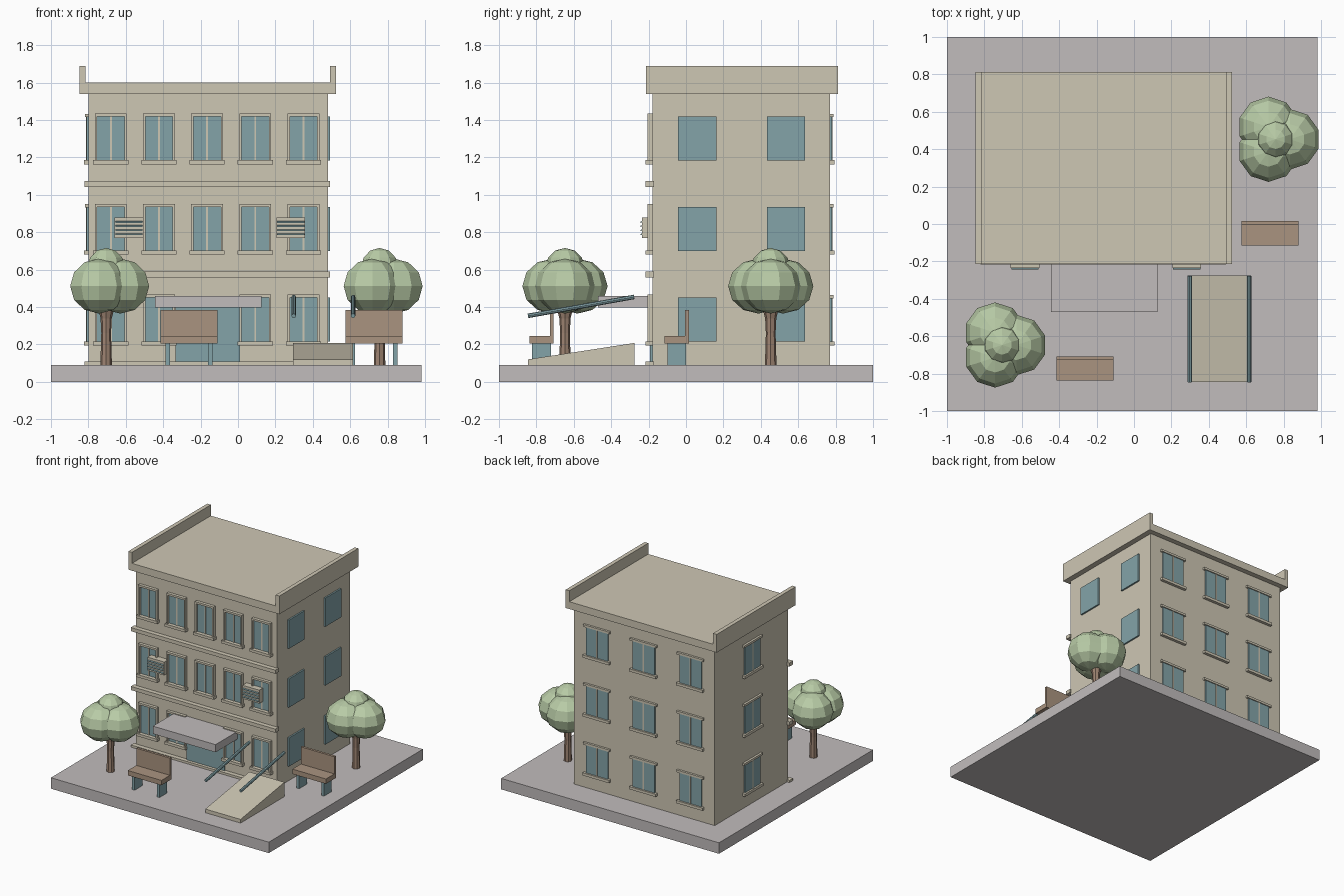
import bpy, bmesh, math
from mathutils import Matrix, Vector

if "Cube" in bpy.data.objects:
    bpy.data.objects.remove(bpy.data.objects["Cube"])


def material(name, rgb):
    m = bpy.data.materials.new(name)
    lin = [((c / 255 + 0.055) / 1.055) ** 2.4 for c in rgb]
    m.diffuse_color = (*lin, 1)
    m.use_nodes = True
    m.node_tree.nodes["Principled BSDF"].inputs["Base Color"].default_value = m.diffuse_color
    return m


CREAM = material("cream wall", (206, 199, 180))
GREY = material("paving grey", (193, 188, 188))
TEAL = material("teal glass", (132, 164, 169))
WOOD = material("bench wood", (170, 148, 128))
BARK = material("bark brown", (158, 132, 114))
LEAF = material("leaf green", (184, 203, 166))


def finish(name, bm, mat):
    bmesh.ops.recalc_face_normals(bm, faces=bm.faces)
    me = bpy.data.meshes.new(name)
    bm.to_mesh(me)
    bm.free()
    me.materials.append(mat)
    ob = bpy.data.objects.new(name, me)
    bpy.context.collection.objects.link(ob)
    return ob


def boxes(name, mat, extents):
    """One object made of boxes, each (x0, x1, y0, y1, z0, z1)."""
    bm = bmesh.new()
    for x0, x1, y0, y1, z0, z1 in extents:
        m = Matrix.Translation(((x0 + x1) / 2, (y0 + y1) / 2, (z0 + z1) / 2))
        m = m @ Matrix.Diagonal((x1 - x0, y1 - y0, z1 - z0, 1))
        bmesh.ops.create_cube(bm, size=1, matrix=m)
    return finish(name, bm, mat)


# Main masses
X0, X1, Y0, Y1 = -0.80, 0.48, -0.18, 0.77
boxes("base_slab", GREY, [(-1, 0.98, -1, 1, 0, 0.09)])
boxes("building_walls", CREAM, [(X0, X1, Y0, Y1, 0.09, 1.545)])
boxes("roof_slab", CREAM, [(-0.815, 0.492, -0.213, 0.812, 1.54, 1.60)])
boxes("roof_parapets", CREAM, [(-0.848, -0.815, -0.213, 0.812, 1.54, 1.69),
                               (0.492, 0.525, -0.213, 0.812, 1.54, 1.69)])

# Floor bands across the front
boxes("floor_bands", CREAM, [(-0.822, 0.492, -0.217, Y0 + 0.01, z - 0.015, z + 0.015)
                             for z in (0.093, 0.574, 1.058)])


def on_wall(side, u0, u1, depth, z0, z1):
    """Box standing out from a wall by depth, u running along the wall."""
    return {"front": (u0, u1, Y0 - depth, Y0 + 0.01, z0, z1),
            "back": (u0, u1, Y1 - 0.01, Y1 + depth, z0, z1),
            "left": (X0 - depth, X0 + 0.01, u0, u1, z0, z1),
            "right": (X1 - 0.01, X1 + depth, u0, u1, z0, z1)}[side]


ROWS = (0.215, 0.70, 1.183)  # bottom of the glass on each floor

# Front windows: framed, two panes, sill below
glass, trim = [], []
for row, z in enumerate(ROWS):
    for col in range(5):
        if row == 0 and col == 2:
            continue  # the entrance door is here
        u = -0.68 + 0.2575 * col
        glass.append(on_wall("front", u - 0.078, u + 0.078, 0.006, z, z + 0.24))
        for s in (-1, 1):
            trim.append(on_wall("front", u + s * 0.079 - 0.006, u + s * 0.079 + 0.006,
                                0.025, z, z + 0.252))
        trim += [on_wall("front", u - 0.085, u + 0.085, 0.025, z + 0.236, z + 0.252),
                 on_wall("front", u - 0.005, u + 0.005, 0.012, z, z + 0.24),
                 on_wall("front", u - 0.094, u + 0.094, 0.036, z - 0.02, z + 0.002)]
boxes("front_window_glass", TEAL, glass)
boxes("front_window_trim", CREAM, trim)

# Back and left windows: lintel, sill and mullion
for side, centres in (("back", (-0.585, -0.16, 0.265)), ("left", (0.29,))):
    glass, trim = [], []
    for z in ROWS:
        for u in centres:
            glass.append(on_wall(side, u - 0.1, u + 0.1, 0.01, z, z + 0.236))
            trim += [on_wall(side, u - 0.006, u + 0.006, 0.014, z, z + 0.236),
                     on_wall(side, u - 0.12, u + 0.12, 0.018, z + 0.232, z + 0.25),
                     on_wall(side, u - 0.12, u + 0.12, 0.024, z - 0.02, z + 0.002)]
    boxes(side + "_window_glass", TEAL, glass)
    boxes(side + "_window_trim", CREAM, trim)

# Plain panes on the right wall
boxes("right_window_glass", TEAL, [on_wall("right", u - 0.102, u + 0.102, 0.013, z, z + 0.235)
                                   for z in ROWS for u in (0.06, 0.535)])

# Entrance door and canopy
boxes("entrance_door", TEAL, [on_wall("front", -0.335, 0.01, 0.012, 0.09, 0.42)])
boxes("entrance_canopy", GREY, [(-0.445, 0.125, -0.47, Y0, 0.397, 0.46)])

# Air conditioners with slanted slats
for tag, x in (("left", -0.583), ("right", 0.282)):
    boxes(tag + "_air_conditioner", CREAM, [(x - 0.077, x + 0.077, -0.235, Y0, 0.77, 0.88)])
    bm = bmesh.new()
    for i in range(4):
        m = (Matrix.Translation((x, -0.236, 0.79 + 0.022 * i)) @ Matrix.Rotation(0.4, 4, "X")
             @ Matrix.Diagonal((0.145, 0.016, 0.006, 1)))
        bmesh.ops.create_cube(bm, size=1, matrix=m)
    finish(tag + "_air_conditioner_slats", bm, TEAL)

# Ramp: side profile extruded along x
bm = bmesh.new()
profile = [(-0.845, 0.09), (-0.275, 0.09), (-0.275, 0.208), (-0.845, 0.12)]
face = bm.faces.new([bm.verts.new((0.295, y, z)) for y, z in profile])
out = bmesh.ops.extrude_face_region(bm, geom=[face])
bmesh.ops.translate(bm, vec=(0.32, 0, 0),
                    verts=[v for v in out["geom"] if isinstance(v, bmesh.types.BMVert)])
finish("entrance_ramp", bm, CREAM)

# Ramp handrails
for tag, x in (("left", 0.298), ("right", 0.615)):
    a, b = Vector((x, -0.845, 0.353)), Vector((x, -0.277, 0.454))
    bm = bmesh.new()
    m = Matrix.Translation((a + b) / 2) @ (b - a).to_track_quat("Z", "Y").to_matrix().to_4x4()
    bmesh.ops.create_cone(bm, cap_ends=True, segments=8, radius1=0.012, radius2=0.012,
                          depth=(b - a).length, matrix=m)
    finish(tag + "_ramp_handrail", bm, TEAL)


# Benches
def bench(tag, x, y):
    boxes(tag + "_bench_seat", WOOD, [(x - 0.153, x + 0.153, y - 0.065, y + 0.065, 0.204, 0.244)])
    boxes(tag + "_bench_back", WOOD, [(x - 0.153, x + 0.153, y + 0.045, y + 0.065, 0.244, 0.385)])
    boxes(tag + "_bench_legs", TEAL, [(x + s * 0.113 - 0.012, x + s * 0.113 + 0.012,
                                       y - 0.05, y + 0.05, 0.09, 0.204) for s in (-1, 1)])


bench("front", -0.262, -0.773)
bench("side", 0.727, -0.05)


# Trees: flared trunk and four faceted leaf balls
def tree(tag, x, y):
    bm = bmesh.new()
    n, rings = 8, []
    for z, r in ((0.09, 0.031), (0.26, 0.026), (0.34, 0.03), (0.42, 0.05)):
        rings.append([bm.verts.new((x + r * math.cos(math.tau * i / n),
                                    y + r * math.sin(math.tau * i / n), z)) for i in range(n)])
    for lo, hi in zip(rings, rings[1:]):
        for i in range(n):
            bm.faces.new((lo[i], lo[(i + 1) % n], hi[(i + 1) % n], hi[i]))
    bm.faces.new(rings[0])
    bm.faces.new(rings[-1])
    finish(tag + "_tree_trunk", bm, BARK)
    bm = bmesh.new()
    balls = [(0, 0, 0.612, 0.104, 0.104)]
    for k in range(3):
        t = math.tau * k / 3
        balls.append((0.076 * math.cos(t), 0.076 * math.sin(t), 0.512, 0.162, 0.147))
    for dx, dy, z, r, rz in balls:
        bmesh.ops.create_uvsphere(bm, u_segments=10, v_segments=6, radius=1,
                                  matrix=Matrix.Translation((x + dx, y + dy, z))
                                  @ Matrix.Diagonal((r, r, rz, 1)))
    finish(tag + "_tree_leaves", bm, LEAF)


tree("front", -0.705, -0.647)
tree("side", 0.757, 0.453)
